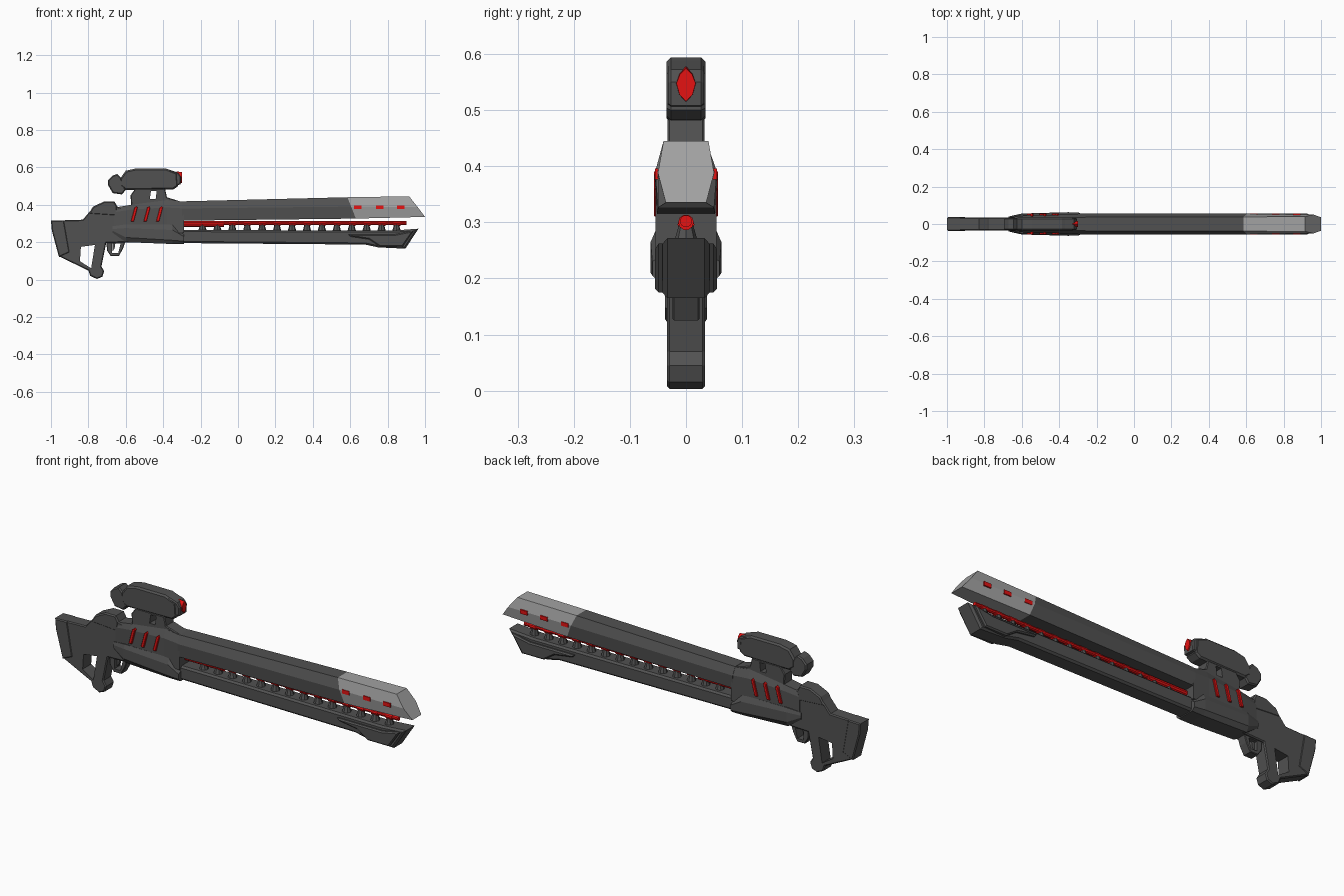
import bpy, bmesh, math
from mathutils import Matrix, Vector


def material(name, rgb):
    m = bpy.data.materials.new(name)
    m.diffuse_color = (*rgb, 1)
    return m


DARK = material("dark grey", (0.083, 0.083, 0.083))
LIGHT = material("light grey", (0.36, 0.36, 0.36))
RED = material("red", (0.78, 0.006, 0.006))


def finish(name, bm, mat):
    bmesh.ops.recalc_face_normals(bm, faces=bm.faces)
    me = bpy.data.meshes.new(name)
    bm.to_mesh(me)
    bm.free()
    ob = bpy.data.objects.new(name, me)
    bpy.context.collection.objects.link(ob)
    me.materials.append(mat)
    return ob


def prism(name, pts, half, mat=DARK, chamfer=0.0, y=0.0):
    """Side outline (x, z) extruded across y, with chamfered side rims."""
    bm = bmesh.new()
    face = bm.faces.new([bm.verts.new((x, y - half, z)) for x, z in pts])
    ext = bmesh.ops.extrude_face_region(bm, geom=[face])
    vs = [g for g in ext["geom"] if isinstance(g, bmesh.types.BMVert)]
    bmesh.ops.translate(bm, vec=(0, 2 * half, 0), verts=vs)
    if chamfer:
        rims = [e for e in bm.edges
                if abs(e.verts[0].co.y - e.verts[1].co.y) < 1e-5]
        bmesh.ops.bevel(bm, geom=rims, offset=chamfer, segments=1,
                        affect='EDGES', clamp_overlap=True)
    return finish(name, bm, mat)


def loft(name, sections, mat=DARK):
    """Join mirrored cross sections; each is a list of (x, half_y, z), top to bottom."""
    bm = bmesh.new()
    loops = []
    for sec in sections:
        ring = [(x, h, z) for x, h, z in sec] + [(x, -h, z) for x, h, z in reversed(sec)]
        loops.append([bm.verts.new(p) for p in ring])
    n = len(loops[0])
    for a, b in zip(loops, loops[1:]):
        for i in range(n):
            j = (i + 1) % n
            bm.faces.new((a[i], a[j], b[j], b[i]))
    bm.faces.new(loops[0])
    bm.faces.new(loops[-1])
    return finish(name, bm, mat)


def cut(ob, name, pts):
    """Cut a hole with the given side outline right through a part."""
    c = prism(name, pts, 0.2)
    c.hide_render = True
    c.hide_set(True)
    mod = ob.modifiers.new("hole", 'BOOLEAN')
    mod.object = c
    mod.operation = 'DIFFERENCE'
    mod.solver = 'EXACT'


def cone(name, loc, r1, r2, depth, sides, mat, axis='Z'):
    bm = bmesh.new()
    bmesh.ops.create_cone(bm, cap_ends=True, segments=sides,
                          radius1=r1, radius2=r2, depth=depth)
    if axis == 'X':
        bmesh.ops.rotate(bm, verts=bm.verts, matrix=Matrix.Rotation(math.pi / 2, 3, 'Y'))
    bmesh.ops.translate(bm, verts=bm.verts, vec=Vector(loc))
    return finish(name, bm, mat)


# Stock with thumbhole and pistol grip
stock = prism("stock", [
    (-0.99, 0.315), (-0.83, 0.32), (-0.775, 0.385), (-0.717, 0.412), (-0.66, 0.412),
    (-0.645, 0.39), (-0.56, 0.37), (-0.56, 0.20), (-0.705, 0.195), (-0.73, 0.07),
    (-0.715, 0.045), (-0.725, 0.015), (-0.755, 0.003), (-0.79, 0.02), (-0.80, 0.048),
    (-0.955, 0.123)], 0.034, chamfer=0.005)
cut(stock, "thumbhole_cutter", [(-0.84, 0.175), (-0.765, 0.185), (-0.785, 0.06), (-0.845, 0.098)])
prism("butt_pad", [(-1.0, 0.315), (-0.93, 0.317), (-0.90, 0.145), (-0.957, 0.12), (-0.995, 0.26)],
      0.037, chamfer=0.005)
prism("cheek_rest", [(-0.80, 0.35), (-0.775, 0.39), (-0.717, 0.417), (-0.66, 0.417),
                     (-0.645, 0.39), (-0.65, 0.34)], 0.036, chamfer=0.006)

# Trigger guard and trigger
guard = prism("trigger_guard", [(-0.705, 0.21), (-0.60, 0.21), (-0.615, 0.165), (-0.637, 0.125),
                                (-0.68, 0.125), (-0.70, 0.155)], 0.024, chamfer=0.003)
cut(guard, "guard_cutter", [(-0.675, 0.192), (-0.628, 0.192), (-0.64, 0.142), (-0.675, 0.142)])
prism("trigger", [(-0.672, 0.20), (-0.655, 0.20), (-0.66, 0.165), (-0.672, 0.15)], 0.008)

# Receiver: upper shell and wider lower shell
loft("upper_receiver", [
    [(-0.66, 0.030, 0.385), (-0.66, 0.036, 0.36), (-0.66, 0.036, 0.25)],
    [(-0.57, 0.033, 0.40), (-0.57, 0.047, 0.375), (-0.57, 0.047, 0.25)],
    [(-0.38, 0.033, 0.425), (-0.38, 0.050, 0.385), (-0.38, 0.050, 0.25)],
    [(-0.29, 0.036, 0.415), (-0.29, 0.054, 0.38), (-0.29, 0.054, 0.25)]])
loft("lower_receiver", [
    [(-0.67, 0.036, 0.285), (-0.67, 0.040, 0.27), (-0.67, 0.040, 0.26), (-0.67, 0.036, 0.25)],
    [(-0.60, 0.048, 0.295), (-0.60, 0.056, 0.275), (-0.60, 0.056, 0.225), (-0.60, 0.042, 0.20)],
    [(-0.35, 0.050, 0.295), (-0.35, 0.063, 0.265), (-0.35, 0.063, 0.21), (-0.35, 0.045, 0.19)],
    [(-0.29, 0.045, 0.24), (-0.29, 0.060, 0.23), (-0.29, 0.060, 0.205), (-0.29, 0.045, 0.19)]])

# Slanted glowing vents on both sides
for i, x in enumerate((-0.555, -0.487, -0.42)):
    for side in (-1, 1):
        prism(f"vent_{i}_{'left' if side > 0 else 'right'}",
              [(x - 0.018, 0.31), (x - 0.002, 0.31), (x + 0.018, 0.385),
               (x + 0.012, 0.392), (x + 0.002, 0.385)], 0.008, RED, 0.002, side * 0.049)

# Upper barrel shroud and pale muzzle
joint = [(0.585, 0.038, 0.44), (0.605, 0.055, 0.39), (0.63, 0.050, 0.326)]
loft("upper_barrel", [
    [(-0.30, 0.036, 0.418), (-0.30, 0.056, 0.38), (-0.30, 0.052, 0.315)], joint])
loft("muzzle", [joint,
                [(0.915, 0.040, 0.445), (0.96, 0.050, 0.388), (1.0, 0.036, 0.335)]], LIGHT)

# Red windows in the muzzle
for i, x in enumerate((0.64, 0.757, 0.87)):
    for side in (-1, 1):
        prism(f"muzzle_window_{i}_{'left' if side > 0 else 'right'}",
              [(x - 0.02, 0.376), (x + 0.02, 0.376), (x + 0.02, 0.396), (x - 0.02, 0.396)],
              0.004, RED, 0, side * 0.0515)

# Red inner rod with its thicker rear sleeve
cone("inner_rod", (0.30, 0, 0.302), 0.011, 0.011, 1.20, 10, RED, 'X')
cone("rod_sleeve", (-0.19, 0, 0.296), 0.015, 0.015, 0.23, 10, RED, 'X')
for i in range(12):
    cone(f"rod_ring_{i}", (-0.03 + i * 0.08, 0, 0.300), 0.014, 0.014, 0.035, 10, RED, 'X')

# Row of posts carrying the rod
for i in range(14):
    cone(f"post_{i}", (-0.19 + i * 0.0798, 0, 0.275), 0.024, 0.013, 0.038, 8, DARK)

# Lower handguard with angled nose
prism("lower_handguard", [
    (-0.31, 0.265), (0.83, 0.262), (0.965, 0.272), (0.895, 0.165), (0.75, 0.172),
    (0.68, 0.187), (-0.31, 0.195)], 0.042, chamfer=0.009)
# Raised cheeks on the nose
prism("nose_cheeks", [
    (0.59, 0.242), (0.84, 0.242), (0.94, 0.262), (0.88, 0.175), (0.76, 0.175),
    (0.70, 0.215), (0.60, 0.23)], 0.055, chamfer=0.008)

# Sight mount with window
mount = prism("sight_mount", [
    (-0.57, 0.39), (-0.575, 0.45), (-0.55, 0.485), (-0.39, 0.485), (-0.38, 0.44), (-0.30, 0.415),
    (-0.30, 0.39)], 0.033, chamfer=0.004)
cut(mount, "mount_cutter", [(-0.472, 0.43), (-0.44, 0.43), (-0.435, 0.474), (-0.465, 0.474)])

# Sight body, eyepiece and front hood
prism("sight_body", [
    (-0.63, 0.54), (-0.60, 0.582), (-0.545, 0.594), (-0.385, 0.594), (-0.325, 0.57),
    (-0.32, 0.50), (-0.345, 0.482), (-0.60, 0.478), (-0.63, 0.50)], 0.035, chamfer=0.008)
prism("eyepiece", [
    (-0.695, 0.505), (-0.695, 0.53), (-0.672, 0.555), (-0.645, 0.565), (-0.625, 0.545),
    (-0.60, 0.48), (-0.62, 0.455), (-0.67, 0.462)], 0.033, chamfer=0.006)
prism("sight_hood", [(-0.37, 0.588), (-0.32, 0.572), (-0.305, 0.55), (-0.307, 0.508),
                     (-0.33, 0.505), (-0.36, 0.52)], 0.032, chamfer=0.005)

# Pointed red lens at the front of the sight
bm = bmesh.new()
rim = [(0, 0.578), (0.012, 0.566), (0.019, 0.548), (0.013, 0.526), (0, 0.512),
       (-0.013, 0.526), (-0.019, 0.548), (-0.012, 0.566)]
back = [bm.verts.new((-0.33, y, z)) for y, z in rim]
front = [bm.verts.new((-0.300, y * 0.9, 0.545 + (z - 0.545) * 0.9)) for y, z in rim]
for k in range(8):
    bm.faces.new((back[k], back[(k + 1) % 8], front[(k + 1) % 8], front[k]))
bm.faces.new(back)
bm.faces.new(front)
finish("sight_lens", bm, RED)
